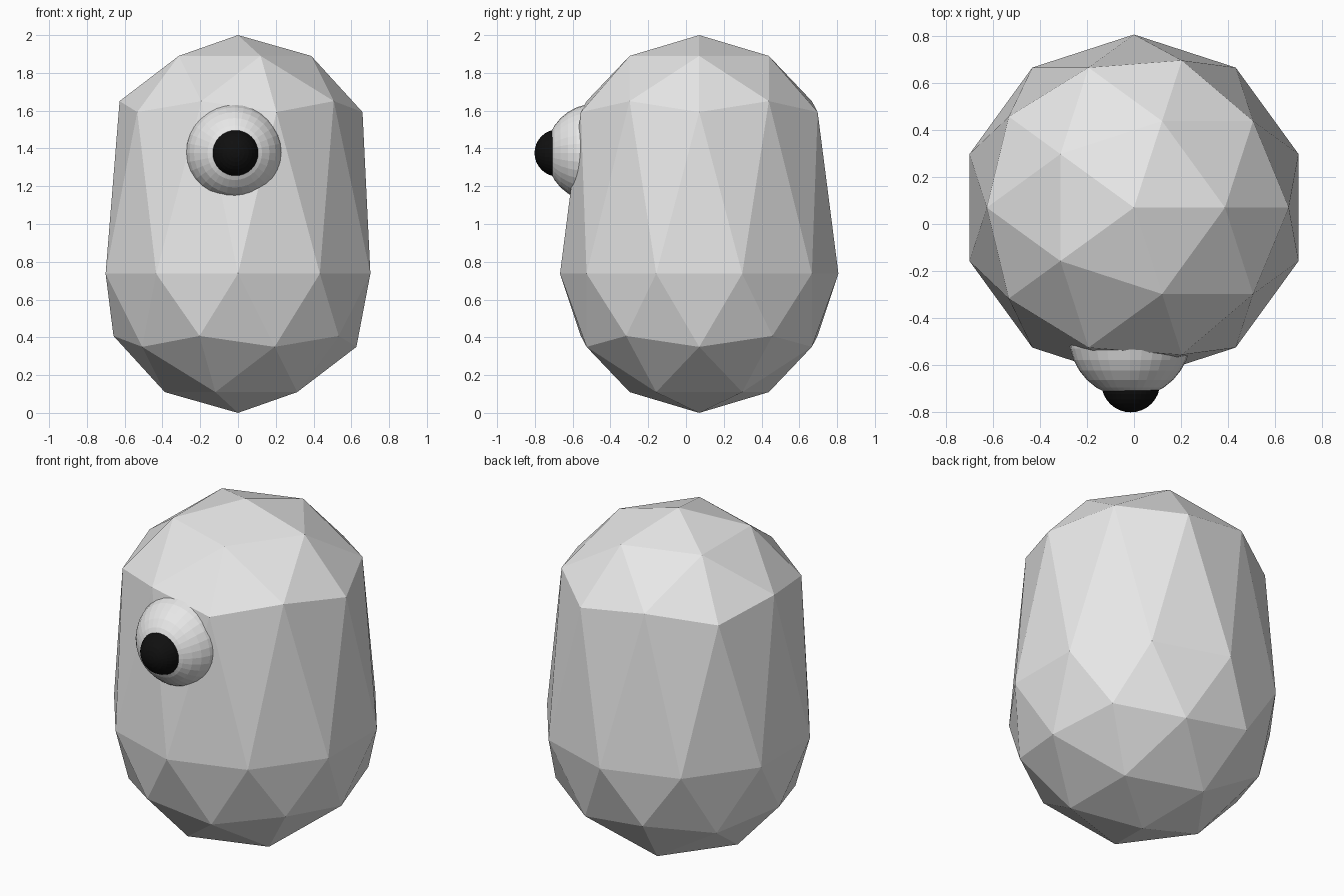
import bpy
import math

# Remove the default cube
cube = bpy.data.objects.get("Cube")
if cube:
    bpy.data.objects.remove(cube, do_unlink=True)


def make_material(name, value):
    mat = bpy.data.materials.new(name)
    mat.use_nodes = True
    color = (value, value, value, 1.0)
    mat.diffuse_color = color
    mat.node_tree.nodes["Principled BSDF"].inputs["Base Color"].default_value = color
    return mat


def make_ball(name, radius, center, mat):
    # Ball with its pole facing forward
    bpy.ops.mesh.primitive_uv_sphere_add(
        segments=32, ring_count=16, radius=radius,
        location=center, rotation=(math.pi / 2, 0, 0))
    ball = bpy.context.object
    ball.name = name
    ball.data.materials.append(mat)
    return ball


light_grey = make_material("light_grey", 0.8)
black = make_material("black", 0.005)

# Body: faceted ball whose upper half is pulled up into a capsule
RADIUS = 0.737
STRETCH = 2 - 2 * RADIUS
bpy.ops.mesh.primitive_ico_sphere_add(
    subdivisions=2, radius=RADIUS, location=(0, 0.07, RADIUS))
body = bpy.context.object
body.name = "body"
body.data.materials.append(light_grey)
for vert in body.data.vertices:
    if vert.co.z > 0.01:
        vert.co.z += STRETCH

# Single eye and its pupil, set into the front
make_ball("eyeball", 0.26, (-0.017, -0.48, 1.377), light_grey)
make_ball("pupil", 0.125, (-0.014, -0.677, 1.376), black)
